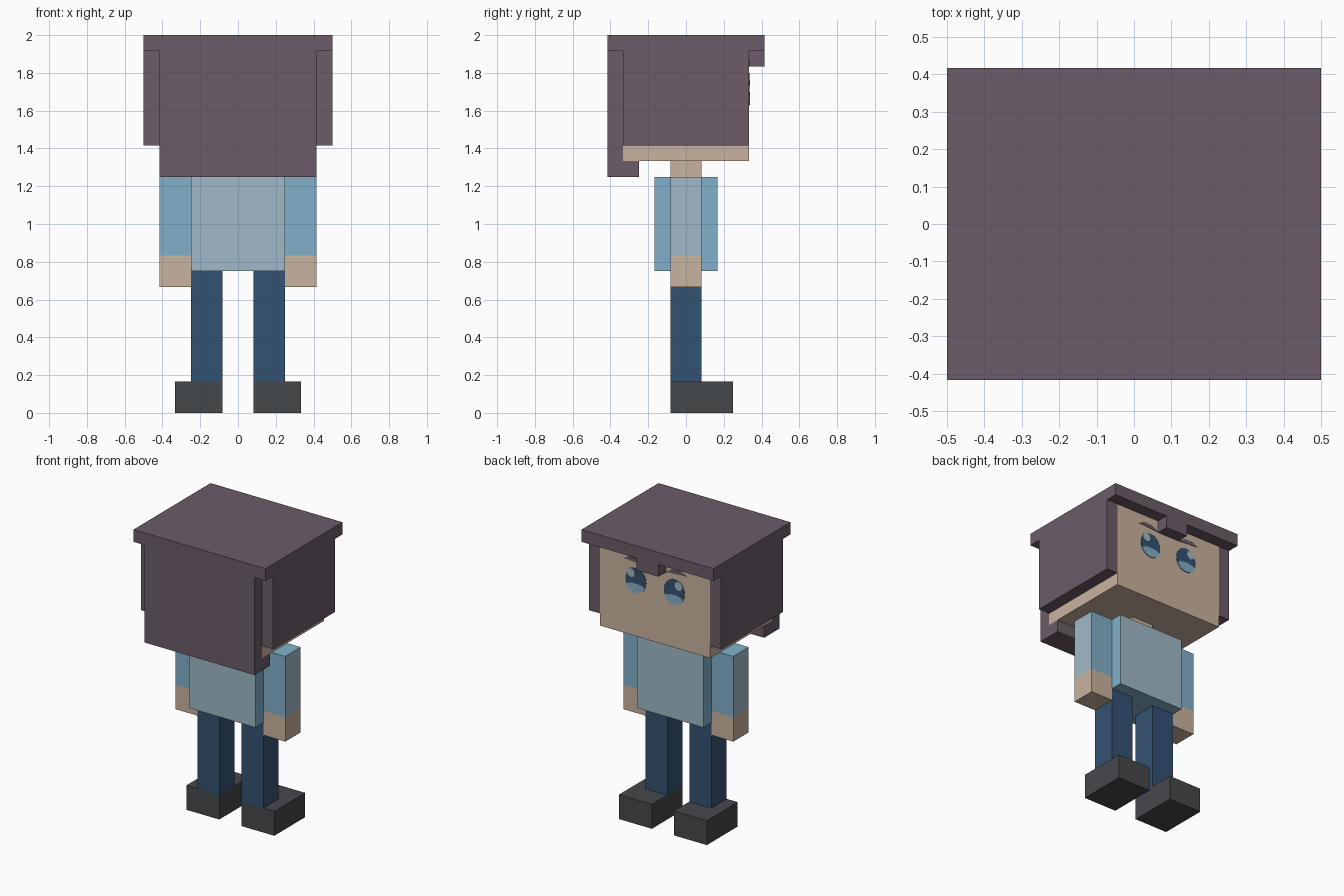
import bpy
import bmesh
import math

if "Cube" in bpy.data.objects:
    bpy.data.objects.remove(bpy.data.objects["Cube"], do_unlink=True)

U = 1 / 12  # every block sits on a grid of this size


def material(name, hex_colour):
    """Flat material from an sRGB hex colour."""
    rgb = [int(hex_colour[i:i + 2], 16) / 255 for i in (0, 2, 4)]
    linear = [c / 12.92 if c <= 0.04045 else ((c + 0.055) / 1.055) ** 2.4 for c in rgb]
    mat = bpy.data.materials.new(name)
    mat.use_nodes = True
    mat.diffuse_color = (*linear, 1)
    bsdf = next(n for n in mat.node_tree.nodes if n.type == "BSDF_PRINCIPLED")
    bsdf.inputs["Base Color"].default_value = (*linear, 1)
    bsdf.inputs["Roughness"].default_value = 0.9
    return mat


HAIR = material("plum_hair", "6B5C69")
SKIN = material("skin", "C9B39F")
SHIRT = material("pale_shirt_blue", "A0BAC8")
SLEEVE = material("bright_shirt_blue", "82B0CA")
DENIM = material("dark_denim_blue", "345272")
SHOE = material("charcoal_shoe", "45484B")


def finish(name, bm, mats):
    bmesh.ops.recalc_face_normals(bm, faces=bm.faces)
    mesh = bpy.data.meshes.new(name)
    bm.to_mesh(mesh)
    bm.free()
    for mat in mats:
        mesh.materials.append(mat)
    obj = bpy.data.objects.new(name, mesh)
    bpy.context.collection.objects.link(obj)
    return obj


def box(name, xs, ys, zs, *mats, second=None):
    """Box between grid limits; faces whose normal passes `second` get the second material."""
    bm = bmesh.new()
    bmesh.ops.create_cube(bm, size=1)
    spans = (xs, ys, zs)
    for v in bm.verts:
        v.co = [U * (lo if c < 0 else hi) for c, (lo, hi) in zip(v.co, spans)]
    bm.normal_update()
    if second:
        for f in bm.faces:
            f.material_index = int(second(f.normal))
    return finish(name, bm, mats)


def plate(name, outline, depth, mat):
    """Thin plate on the face, from an outline of (x, z) points."""
    bm = bmesh.new()
    face = bm.faces.new([bm.verts.new((x, 4 * U, z)) for x, z in outline])
    new = bmesh.ops.extrude_face_region(bm, geom=[face])["geom"]
    moved = [g for g in new if isinstance(g, bmesh.types.BMVert)]
    bmesh.ops.translate(bm, verts=moved, vec=(0, depth, 0))
    return finish(name, bm, [mat])


def arc(x, z, rx, rz, start=0, end=360, steps=24):
    """Points on an ellipse, angles in degrees."""
    count = steps if end - start == 360 else steps + 1
    angles = [math.radians(start + (end - start) * i / steps) for i in range(count)]
    return [(x + rx * math.cos(a), z + rz * math.sin(a)) for a in angles]


# Head and neck
box("head", (-5, 5), (-4, 4), (16, 23), SKIN)
box("neck", (-1, 1), (-1, 1), (15, 16), SKIN)

# Hair
box("hair_top", (-6, 6), (-5, 5), (23, 24), HAIR)
box("hair_back", (-5, 5), (-5, -4), (15, 23), HAIR)
box("hair_nape", (-5, 5), (-4, -3), (15, 16), HAIR)
box("hair_fringe", (-1, 1), (4, 5), (22, 23), HAIR)

# Torso: pale front and back, brighter elsewhere
box("torso", (-3, 3), (-2, 2), (9, 15), SLEEVE, SHIRT, second=lambda n: abs(n.y) > 0.5)

# Mirrored parts
for side, s in (("left", 1), ("right", -1)):
    def span(lo, hi):
        return tuple(sorted((s * lo, s * hi)))

    box(side + "_hair_side", span(5, 6), (-4, 4), (17, 23), HAIR)
    box(side + "_sleeve", span(3, 5), (-1, 1), (10, 15), SLEEVE, SHIRT,
        second=lambda n: abs(n.x) > 0.5)
    box(side + "_hand", span(3, 5), (-1, 1), (8, 10), SKIN)
    box(side + "_leg", span(1, 3), (-1, 1), (2, 9), DENIM)
    box(side + "_shoe", span(1, 4), (-1, 3), (0, 2), SHOE)

    # Eye with lower crescent and outer highlight, and a tapered eyebrow
    ex, ez = s * 0.145, 1.715
    plate(side + "_eye", arc(ex, ez, 0.078, 0.085), 0.003, DENIM)
    crescent = (arc(ex, ez, 0.078, 0.085, 205, 335, 12)
                + arc(ex, ez - 0.035, 0.06, 0.018, 0, 180, 8)[1:-1])
    plate(side + "_iris_crescent", crescent, 0.005, SLEEVE)
    plate(side + "_eye_highlight", arc(ex + s * 0.035, ez + 0.048, 0.03, 0.03, steps=12),
          0.005, SHIRT)
    brow = [(s * 0.08, 1.835), (s * 0.235, 1.845), (s * 0.2, 1.868), (s * 0.13, 1.865)]
    plate(side + "_eyebrow", brow, 0.003, HAIR)
